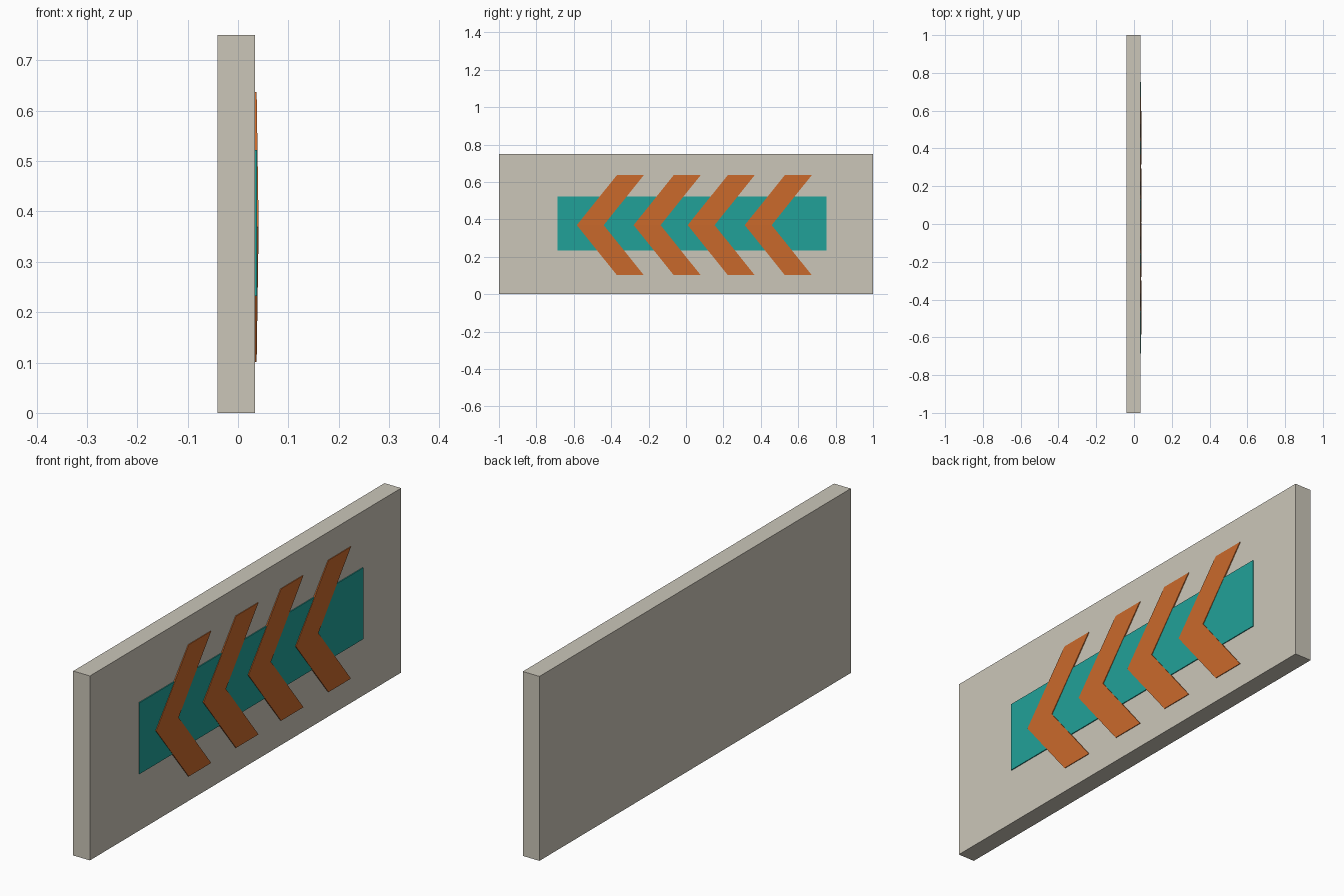
import bpy, bmesh

if "Cube" in bpy.data.objects:
    bpy.data.objects.remove(bpy.data.objects["Cube"])


def material(name, rgb):
    # sRGB bytes to linear
    def lin(c):
        c /= 255
        return c / 12.92 if c <= 0.04045 else ((c + 0.055) / 1.055) ** 2.4
    m = bpy.data.materials.new(name)
    m.diffuse_color = (*[lin(c) for c in rgb], 1)
    m.use_nodes = True
    m.node_tree.nodes["Principled BSDF"].inputs["Base Color"].default_value = m.diffuse_color
    return m


beige = material("beige", (203, 198, 185))
teal = material("teal", (33, 161, 152))
orange = material("orange", (202, 105, 43))

FACE = 0.034  # x of the board's decorated face


def finish(name, bm, mat):
    bmesh.ops.recalc_face_normals(bm, faces=bm.faces)
    me = bpy.data.meshes.new(name)
    bm.to_mesh(me)
    bm.free()
    me.materials.append(mat)
    ob = bpy.data.objects.new(name, me)
    bpy.context.collection.objects.link(ob)


def box(name, lo, hi, mat):
    bm = bmesh.new()
    bmesh.ops.create_cube(bm, size=1)
    for v in bm.verts:
        v.co = [(a + b) / 2 + c * (b - a) for a, b, c in zip(lo, hi, v.co)]
    finish(name, bm, mat)


def chevron(name, y, mat):
    # three rows (bottom, middle, top): y offset, z, face height; arms thin toward the ends
    rows = [(0.215, 0.101, 0.037), (0.0, 0.369, 0.041), (0.215, 0.637, 0.037)]
    width = 0.144
    bm = bmesh.new()
    rings = []
    for dy, z, x in rows:
        pts = [(FACE, y + dy), (x, y + dy), (x, y + dy + width), (FACE, y + dy + width)]
        rings.append([bm.verts.new((px, py, z)) for px, py in pts])
    for a, b in zip(rings, rings[1:]):
        for i in range(4):
            j = (i + 1) % 4
            bm.faces.new((a[i], a[j], b[j], b[i]))
    bm.faces.new(rings[0])
    bm.faces.new(rings[-1])
    finish(name, bm, mat)


# board
box("sign_board", (-0.041, -1, 0), (FACE, 1, 0.75), beige)
# band behind the chevrons
box("teal_band", (FACE, -0.686, 0.232), (0.0378, 0.751, 0.522), teal)
# arrow chevrons
for n, tip in enumerate((-0.584, -0.28, 0.009, 0.314), 1):
    chevron(f"chevron_{n}", tip, orange)
